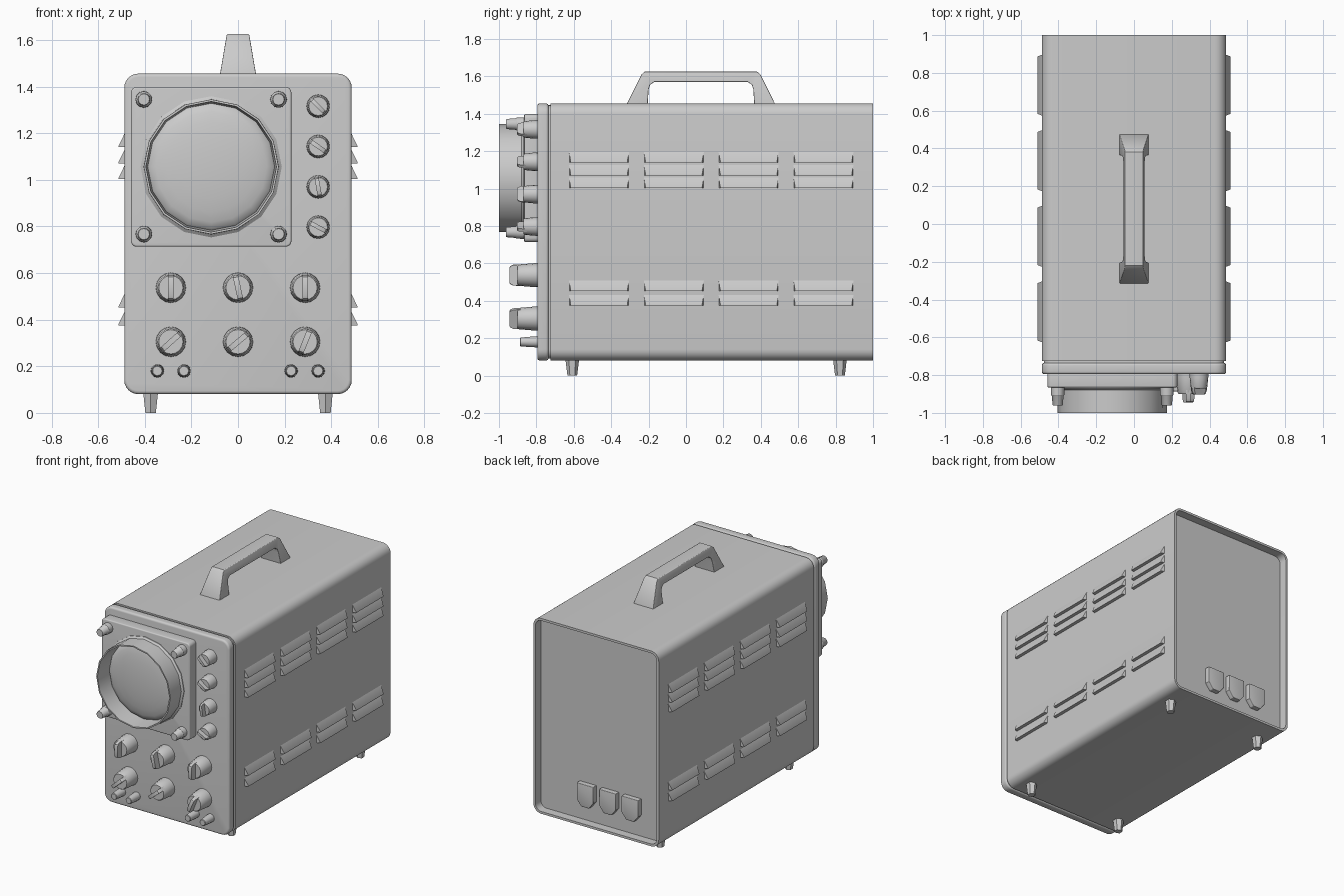
import bpy, bmesh
from math import sin, cos, pi, radians

cube = bpy.data.objects.get("Cube")
if cube:
    bpy.data.objects.remove(cube, do_unlink=True)


def finish(name, bm):
    bmesh.ops.recalc_face_normals(bm, faces=bm.faces)
    mesh = bpy.data.meshes.new(name)
    bm.to_mesh(mesh)
    bm.free()
    obj = bpy.data.objects.new(name, mesh)
    bpy.context.collection.objects.link(obj)
    bpy.ops.object.select_all(action='DESELECT')
    obj.select_set(True)
    bpy.context.view_layer.objects.active = obj
    bpy.ops.object.shade_smooth_by_angle(angle=radians(35))
    return obj


def along_y(u, v, w):
    return (u, w, v)


def prism(name, profile, a, b, to=along_y, bevel=0, recess=None):
    """Extrude a (u, v) profile from a to b; `to` maps (u, v, w) into space."""
    bm = bmesh.new()
    ends = [[bm.verts.new(to(u, v, w)) for u, v in profile] for w in (a, b)]
    n = len(profile)
    bm.faces.new(ends[0])
    back = bm.faces.new(ends[1])
    for i in range(n):
        j = (i + 1) % n
        bm.faces.new((ends[0][i], ends[0][j], ends[1][j], ends[1][i]))
    bmesh.ops.recalc_face_normals(bm, faces=bm.faces)
    if recess:
        rim, depth = recess
        bmesh.ops.inset_region(bm, faces=[back], thickness=rim, use_even_offset=True)
        walls = bmesh.ops.extrude_face_region(bm, geom=[back])
        floor = [g for g in walls["geom"] if isinstance(g, bmesh.types.BMVert)]
        bmesh.ops.translate(bm, verts=floor, vec=(0, -depth, 0))
        if back.is_valid:
            bmesh.ops.delete(bm, geom=[back], context='FACES_ONLY')
    if bevel:
        sharp = [e for e in bm.edges if e.calc_face_angle(0) > radians(40)]
        bmesh.ops.bevel(bm, geom=sharp, offset=bevel, segments=4, profile=0.5,
                        affect='EDGES', clamp_overlap=True)
    return finish(name, bm)


def rounded_rect(cx, cz, w, h, r, steps=6):
    pts = []
    for k, (sx, sz) in enumerate(((1, 1), (-1, 1), (-1, -1), (1, -1))):
        for i in range(steps + 1):
            t = (k + i / steps) * pi / 2
            pts.append((cx + sx * (w / 2 - r) + r * cos(t), cz + sz * (h / 2 - r) + r * sin(t)))
    return pts


def lathe(name, profile, cx, cz, sides=16):
    """Turn an (r, y) profile around a front-to-back axis."""
    bm = bmesh.new()
    rings = []
    for r, y in profile:
        if r == 0:
            rings.append([bm.verts.new((cx, y, cz))] * sides)
        else:
            rings.append([bm.verts.new((cx + r * sin(2 * pi * i / sides), y,
                                        cz + r * cos(2 * pi * i / sides))) for i in range(sides)])
    for p, q in zip(rings, rings[1:]):
        for i in range(sides):
            j = (i + 1) % sides
            bm.faces.new(list(dict.fromkeys((p[i], p[j], q[j], q[i]))))
    return finish(name, bm)


FRONT = -0.795
PLATE = -0.865
MID = 0.768

# Case with recessed back, dark gap and front panel
prism("case", rounded_rect(0, MID, 0.976, 1.375, 0.06), -0.725, 1.0, recess=(0.016, 0.06))
prism("panel_gap", rounded_rect(0, MID, 0.955, 1.355, 0.05), -0.75, -0.71)
prism("front_panel", rounded_rect(0, MID, 0.976, 1.375, 0.06), FRONT, -0.735, bevel=0.014)

# Screen surround, hood and domed screen
SX, SZ = -0.115, 1.056
prism("screen_plate", rounded_rect(SX, SZ, 0.688, 0.686, 0.025), PLATE, -0.785, bevel=0.008)
lathe("screen_hood", [(0.303, -0.86), (0.303, -0.87), (0.29, -0.88), (0.289, -1.0),
                      (0.28, -1.0), (0.272, -0.87)], SX, SZ)
dome = [(0.275 * sin(t * pi / 12), -0.875 - 0.045 * cos(t * pi / 12)) for t in range(6, 0, -1)]
lathe("screen", dome + [(0, -0.92)], SX, SZ)
for sx in (-1, 1):
    for sz in (-1, 1):
        lathe("plate_stud", [(0.036, -0.86), (0.035, -0.905), (0.031, -0.91), (0.027, -0.958),
                             (0.024, -0.962), (0, -0.962)], SX + sx * 0.289, SZ + sz * 0.289, 12)


# Knobs with a raised pointer ridge
def knob(name, x, z, r, shoulder, tip, turn):
    a = radians(turn)
    lathe(name, [(r, FRONT + 0.01), (r * 0.98, FRONT - 0.02), (r * 0.88, shoulder + 0.008),
                 (r * 0.8, shoulder), (0, shoulder)], x, z)

    def turned(u, v, w):
        return (x + u * sin(a) + w * cos(a), v, z + u * cos(a) - w * sin(a))
    e = r * 0.88
    ridge = [(-e, shoulder + 0.02), (-e * 0.95, tip + 0.02), (-e * 0.8, tip + 0.004), (-e * 0.6, tip),
             (e * 0.6, tip), (e * 0.8, tip + 0.004), (e * 0.95, tip + 0.02), (e, shoulder + 0.02)]
    prism(name + "_ridge", ridge, -r * 0.18, r * 0.18, turned)


for z, turns in ((0.537, (0, -12, 0)), (0.305, (48, 50, 22))):
    for x, turn in zip((-0.288, 0, 0.288), turns):
        knob("large_knob", x, z, 0.065, -0.9, -0.945, turn)
for i, turn in enumerate((-45, -55, -10, -62)):
    knob("small_knob", 0.344, 1.316 - i * 0.173, 0.05, -0.87, -0.903, turn)

# Input terminals
for x in (-0.346, -0.232, 0.228, 0.344):
    lathe("terminal", [(0.029, FRONT + 0.01), (0.028, -0.83), (0.023, -0.885), (0.02, -0.888),
                       (0, -0.888)], x, 0.18, 12)

# Side louvres
LOUVRE = [(-0.01, 0), (0.024, 0), (0.024, 0.006), (0, 0.056), (-0.01, 0.056)]
for side in (-1, 1):
    for z in (1.14, 1.071, 1.003, 0.452, 0.376):
        for i in range(4):
            yc = -0.465 + 0.4 * i

            def on_side(u, v, w, side=side, z=z, yc=yc):
                return (side * (0.488 + u), yc + w * (1 - 2.5 * max(u, 0)), z + v)
            prism("louvre", LOUVRE, -0.161, 0.161, on_side)

# Carrying handle, narrowing toward the top
half = [(0.395, -0.005), (0.395, 0.0), (0.318, 0.155), (0.3, 0.17)]
inner = [(0.25, 0.115), (0.272, 0.1), (0.28, 0.075), (0.285, -0.005)]
arc = half + [(-u, v) for u, v in reversed(half)] + [(-u, v) for u, v in reversed(inner)] + inner


def tapered(u, v, w):
    return (w * (0.077 - 0.17 * v), 0.08 + u, 1.455 + v)


prism("handle", arc, -1, 1, tapered, bevel=0.004)

# Feet
for x in (-0.375, 0.375):
    for y in (-0.608, 0.823):
        bm = bmesh.new()
        bmesh.ops.create_cone(bm, cap_ends=True, segments=6, radius1=0.026, radius2=0.037, depth=0.09)
        bmesh.ops.translate(bm, verts=bm.verts, vec=(x, y, 0.045))
        finish("foot", bm)

# Rear sockets
for i in range(3):
    x = -0.245 + 0.175 * i
    socket = [(x - 0.065, 0.36), (x + 0.065, 0.36), (x + 0.065, 0.245), (x + 0.03, 0.2),
              (x - 0.03, 0.2), (x - 0.065, 0.245)]
    prism("rear_socket", socket, 0.93, 0.975, bevel=0.004)
